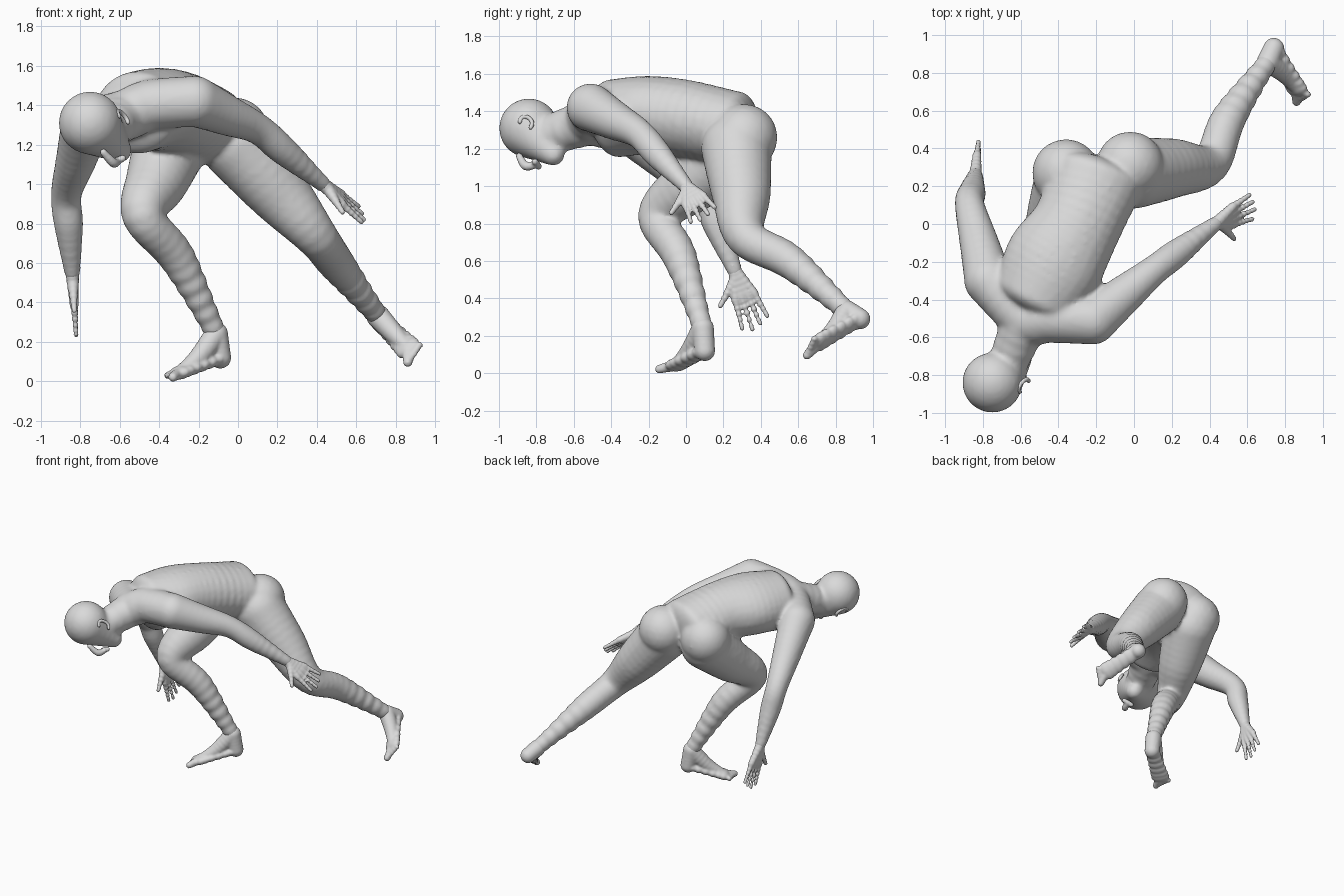
import bpy
import bmesh
from math import cos, sin, pi
from mathutils import Matrix, Vector

default_cube = bpy.data.objects.get("Cube")
if default_cube:
    bpy.data.objects.remove(default_cube, do_unlink=True)

# One plain clay colour for the whole figure
clay = bpy.data.materials.new("clay_grey")
clay.use_nodes = True
clay.diffuse_color = (.7, .7, .7, 1)
clay.node_tree.nodes["Principled BSDF"].inputs["Base Color"].default_value = clay.diffuse_color

# Joints of the pose
skull = Vector((-.75, -.84, 1.31))
chin = Vector((-.6, -.71, 1.17))
neck = Vector((-.57, -.5, 1.35))
chest = Vector((-.42, -.2, 1.38))
waist = Vector((-.3, 0, 1.36))
pelvis = Vector((-.2, .25, 1.3))

left_shoulder = Vector((-.22, -.51, 1.42))
left_elbow = Vector((.1, -.25, 1.28))
left_wrist = Vector((.43, 0, 1))
left_fingertip = Vector((.64, .1, .83))

right_shoulder = Vector((-.77, -.3, 1.3))
right_elbow = Vector((-.87, .1, .95))
right_wrist = Vector((-.84, .26, .55))
right_fingertip = Vector((-.82, .38, .24))

left_hip = Vector((0, .27, 1.2))
left_knee = Vector((.4, .32, .73))
left_ankle = Vector((.71, .86, .33))
left_heel = Vector((.74, .93, .29))
left_toes = Vector((.9, .65, .13))

right_hip = Vector((-.34, .23, 1.2))
right_knee = Vector((-.48, -.15, .84))
right_ankle = Vector((-.11, .09, .24))
right_heel = Vector((-.09, .1, .12))
right_toes = Vector((-.36, -.1, .02))


def spline(points, steps=6):
    """Smooth path through points; sizes are carried as an extra dimension."""
    padded = [points[0], *points, points[-1]]
    path = []
    for before, start, end, after in zip(padded, padded[1:], padded[2:], padded[3:]):
        slope_in = (end - before) / 2
        slope_out = (after - start) / 2
        for step in range(steps):
            t = step / steps
            ease = t * t * (3 - 2 * t)
            path.append(start.lerp(end, ease)
                        + slope_in * (t * (1 - t) ** 2)
                        - slope_out * (t * t * (1 - t)))
    path.append(points[-1])
    return path


def sized(centres, sizes):
    return [Vector((*centre, size)) for centre, size in zip(centres, sizes)]


def add_limb(form, centres, radii):
    """Round, tapering limb as a dense chain of balls."""
    for point in spline(sized(centres, radii)):
        matrix = Matrix.Translation(point.xyz) @ Matrix.Scale(point.w, 4)
        bmesh.ops.create_icosphere(form, subdivisions=3, radius=1, matrix=matrix)


def add_oval(form, centres, widths, thickness, depth, side_start, side_end):
    """Oval form whose wide direction turns from side_start to side_end."""
    path = spline(sized(centres, widths))
    last = len(path) - 1
    for index, point in enumerate(path):
        along = path[min(index + 1, last)].xyz - path[max(index - 1, 0)].xyz
        along.normalize()
        thick = along.cross(side_start.lerp(side_end, index / last)).normalized()
        side = thick.cross(along)
        turn = Matrix((side, along, thick)).transposed().to_4x4()
        matrix = (Matrix.Translation(point.xyz) @ turn
                  @ Matrix.Diagonal((point.w, depth, thickness, 1)))
        bmesh.ops.create_icosphere(form, subdivisions=3, radius=1, matrix=matrix)


def add_jointed(form, root, joint, end, radii, muscle=Vector()):
    """Arm or leg; the lower half swells towards the muscle side."""
    swell = joint.lerp(end, .4) + muscle
    add_limb(form, [root, root.lerp(joint, .5), joint, swell, end], radii)


def finish(form, name, voxel, smoothing):
    """Fuse the overlapping forms into one smooth skin."""
    mesh = bpy.data.meshes.new(name)
    form.to_mesh(mesh)
    form.free()
    mesh.materials.append(clay)
    part = bpy.data.objects.new(name, mesh)
    bpy.context.scene.collection.objects.link(part)
    fuse = part.modifiers.new("fuse", "REMESH")
    fuse.mode = "VOXEL"
    fuse.voxel_size = voxel
    fuse.use_smooth_shade = True
    relax = part.modifiers.new("relax", "SMOOTH")
    relax.iterations = smoothing


def make_hand(name, wrist, fingertip, thumb_side):
    """Palm and four fanned fingers, with the thumb standing off."""
    form = bmesh.new()
    reach = fingertip - wrist
    side = (thumb_side - thumb_side.project(reach)).normalized()
    for finger in (-1.5, -.5, .5, 1.5):
        knuckle = wrist + reach * .45 + side * finger * .035
        length = 1 - abs(finger - .3) * .07
        tip = wrist + reach * length + side * finger * .05
        add_limb(form, [wrist, knuckle], [.035, .024])
        add_limb(form, [knuckle, tip], [.021, .013])
    thumb_base = wrist + reach * .15 + side * .02
    thumb_tip = wrist + reach * .45 + side * .14
    add_limb(form, [thumb_base, thumb_tip], [.03, .014])
    finish(form, name, .007, 3)


def make_foot(name, ankle, heel, toes, inner):
    """Sole from heel to ball, instep, and five toes in a row."""
    form = bmesh.new()
    side = (toes - heel).cross(ankle - heel).normalized() * inner
    ball = heel.lerp(toes, .75)
    instep = heel.lerp(toes, .4) + (ankle - heel) * .3
    add_oval(form, [heel, ball], [.054, .068], .035, .05, side, side)
    add_limb(form, [ankle, instep, ball], [.06, .05, .035])
    add_limb(form, [ankle, heel], [.06, .056])
    for toe in range(5):
        tip = toes + side * (2 - toe) * .026 - (toes - heel) * toe * .03
        size = .018 if toe else .024
        add_limb(form, [ball.lerp(tip, .4), tip], [size * 1.2, size])
    finish(form, name, .008, 4)


body = bmesh.new()

# Torso, bent forward and twisted between shoulders and hips
ribs = neck.lerp(chest, .4)
add_oval(body, [ribs, chest, waist, pelvis], [.24, .27, .24, .26], .21, .1,
         left_shoulder - right_shoulder, left_hip - right_hip)
collar = neck + Vector((.12, 0, .05))
add_limb(body, [left_shoulder, collar, neck, right_shoulder], [.13] * 4)

# Buttocks
for hip in (left_hip, right_hip):
    seat = hip + Vector((-.02, .04, .06))
    add_limb(body, [hip, seat], [.18, .18])

# Arms
arm_radii = [.13, .105, .08, .075, .042]
add_jointed(body, left_shoulder, left_elbow, left_wrist, arm_radii)
add_jointed(body, right_shoulder, right_elbow, right_wrist, arm_radii)

# Legs, with calves opposite the toes
leg_radii = [.19, .16, .108, .094, .055]
for hip, knee, ankle, toes in (
    (left_hip, left_knee, left_ankle, left_toes),
    (right_hip, right_knee, right_ankle, right_toes),
):
    calf = (ankle - toes).normalized() * .04
    add_jointed(body, hip, knee, ankle, leg_radii, calf)

# Neck, skull and jaw
add_limb(body, [neck, skull.lerp(chin, .4)], [.13, .1])
add_limb(body, [skull, chin], [.16, .062])
finish(body, "body", .014, 8)

# Nose and lips, placed along the axes of the head
down = (chin - skull).normalized()
across = Vector((.8, -.3, .4)).normalized()
front = down.cross(across).normalized()
face = bmesh.new()
bridge = skull + down * .1 + front * .14
nose_tip = skull + down * .18 + front * .15
mouth = skull + down * .22 + front * .1
add_limb(face, [bridge, nose_tip, mouth], [.018, .024, .02])
add_limb(face, [mouth - across * .03, mouth + across * .03], [.018, .018])
finish(face, "nose_and_lips", .007, 3)

# Ears as curled rims
for name, out in (("left_ear", 1), ("right_ear", -1)):
    ear = bmesh.new()
    centre = skull.lerp(chin, .25) + across * out * .15
    rim = []
    for step in range(6):
        angle = step * pi / 4
        rim.append(centre + down * cos(angle) * .045 - front * sin(angle) * .03)
    add_limb(ear, rim, [.012] * len(rim))
    finish(ear, name, .006, 2)

make_hand("left_hand", left_wrist, left_fingertip, Vector((.2, -.8, -.6)))
make_hand("right_hand", right_wrist, right_fingertip, Vector((0, -1, -.2)))
make_foot("left_foot", left_ankle, left_heel, left_toes, 1)
make_foot("right_foot", right_ankle, right_heel, right_toes, -1)
